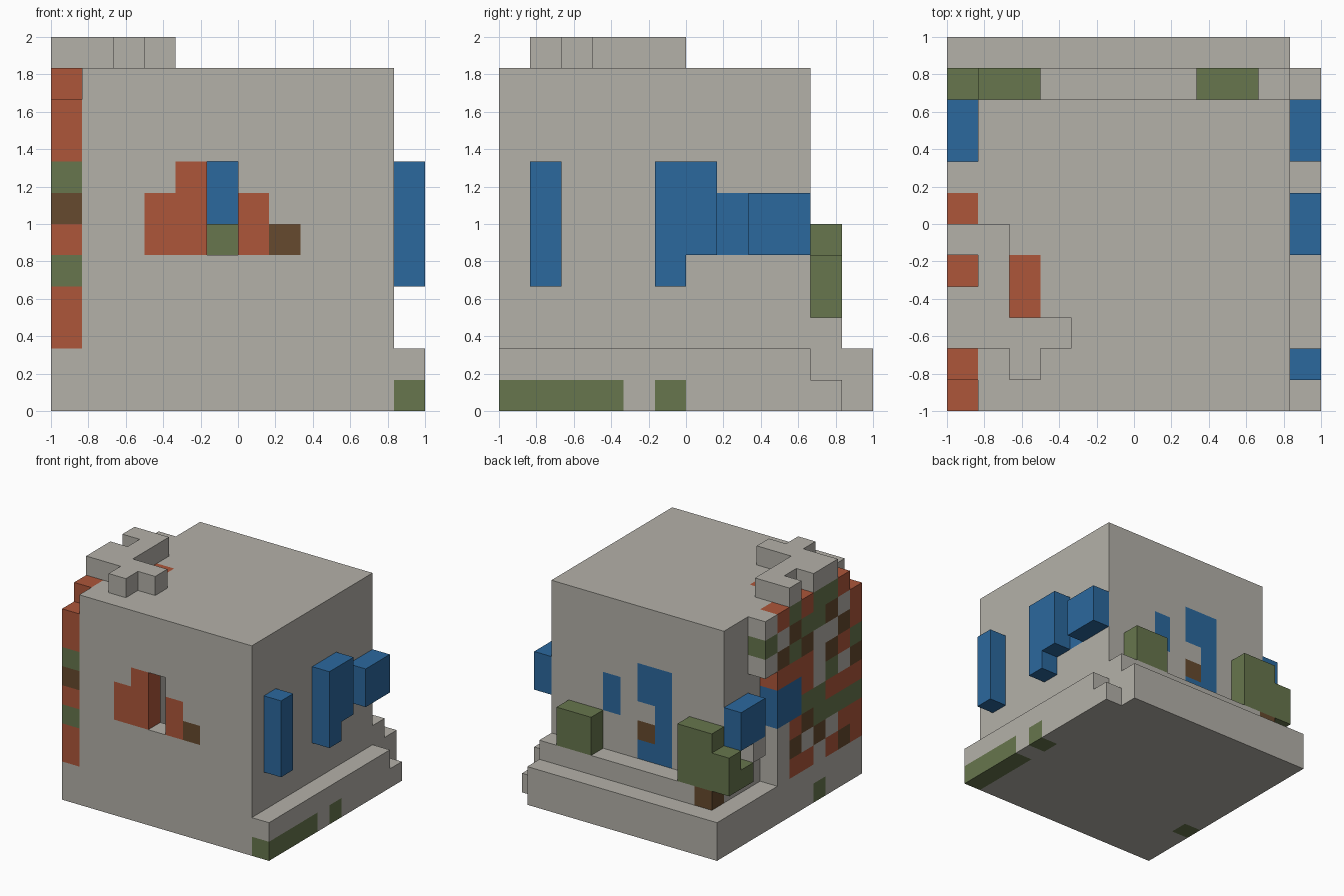
import bpy, bmesh
from mathutils import Vector

cube = bpy.data.objects.get("Cube")
if cube:
    bpy.data.objects.remove(cube, do_unlink=True)

UNIT = 1 / 6  # edge of one block


def linear(v):
    v /= 255
    return v / 12.92 if v < 0.04045 else ((v + 0.055) / 1.055) ** 2.4


def material(name, rgb):
    colour = [linear(v) for v in rgb] + [1]
    m = bpy.data.materials.new(name)
    m.use_nodes = True
    m.diffuse_color = colour
    m.node_tree.nodes["Principled BSDF"].inputs["Base Color"].default_value = colour
    return m


MATS = [material("stone_grey", (180, 177, 169)), material("brick_orange", (173, 86, 58)),
        material("moss_green", (103, 118, 77)), material("wood_brown", (102, 74, 46)),
        material("glass_blue", (43, 104, 158))]
CODES = "sogbu"  # stone, orange, green, brown, blue

grid = {}  # block position -> (part, colour index)


def fill(part, xs, ys, zs, colour="s"):
    """Fill a range of blocks; each range is (first, last)."""
    for i in range(xs[0], xs[1] + 1):
        for j in range(ys[0], ys[1] + 1):
            for k in range(zs[0], zs[1] + 1):
                grid[i, j, k] = (part, CODES.index(colour))


def carve(xs, ys, zs):
    for i in range(xs[0], xs[1] + 1):
        for j in range(ys[0], ys[1] + 1):
            for k in range(zs[0], zs[1] + 1):
                grid.pop((i, j, k), None)


# Base with stepped back edge and mossy blocks
fill("base", (0, 11), (0, 9), (0, 1))
fill("base", (0, 11), (10, 10), (0, 0))
fill("base", (0, 10), (10, 10), (1, 1))
fill("base", (0, 10), (11, 11), (0, 1))
fill("base", (11, 11), (0, 3), (0, 0), "g")
fill("base", (11, 11), (5, 5), (0, 0), "g")
fill("base", (0, 0), (3, 3), (0, 0), "g")

# Hollow body
fill("body", (1, 10), (0, 9), (2, 10))
carve((2, 9), (1, 8), (2, 9))

# Front doorway surround and opening
fill("body", (3, 4), (0, 0), (5, 6), "o")
fill("body", (4, 4), (0, 0), (7, 7), "o")
fill("body", (6, 6), (0, 0), (5, 6), "o")
fill("body", (7, 7), (0, 0), (5, 5), "b")
carve((5, 5), (0, 0), (5, 7))
fill("inner_block", (5, 5), (8, 8), (5, 5), "g")

# Back wall panes
fill("body", (7, 7), (9, 9), (5, 6), "u")
fill("body", (4, 4), (9, 9), (3, 7), "u")
fill("body", (5, 5), (9, 9), (6, 7), "u")
fill("body", (5, 5), (9, 9), (4, 4), "b")
fill("body", (5, 5), (9, 9), (3, 3), "u")

# Left wall windows
fill("left_windows", (11, 11), (1, 1), (4, 7), "u")
fill("left_windows", (11, 11), (5, 5), (4, 7), "u")
fill("left_windows", (11, 11), (6, 6), (5, 7), "u")
fill("left_windows", (11, 11), (8, 9), (5, 6), "u")
fill("body", (10, 10), (7, 7), (5, 6), "u")

# Back ledge and bushes
fill("back_ledge", (1, 10), (10, 10), (2, 2))
fill("back_ledge", (1, 1), (10, 10), (2, 2), "b")
fill("back_bushes", (1, 2), (10, 10), (3, 5), "g")
fill("back_bushes", (8, 9), (10, 10), (3, 4), "g")

# Patchwork cladding on the right wall, one column per block from front to back
CLADDING = ["oogobgoo.", "bogosobso", "osgogbsbg", "sbggsssgg", "osbgoobgo", "obouuogbg",
            "sssuuobso", "......sgs", "..suu....", ".g.uu....", ".gg......"]
for j, column in enumerate(CLADDING):
    for k, code in enumerate(column):
        if code != ".":
            fill("right_cladding", (0, 0), (j, j), (k + 2, k + 2), code)

# Roof ornament and orange roof patch
fill("body", (2, 2), (3, 4), (10, 10), "o")
fill("roof_ornament", (0, 3), (2, 2), (11, 11))
fill("roof_ornament", (2, 2), (1, 1), (11, 11))
fill("roof_ornament", (0, 1), (3, 3), (11, 11))
fill("roof_ornament", (1, 1), (4, 4), (11, 11))
fill("roof_ornament", (0, 1), (5, 5), (11, 11))


def build(part):
    """Make one object from the exposed faces of a part's blocks."""
    bm = bmesh.new()
    for cell, (owner, colour) in grid.items():
        if owner != part:
            continue
        centre = Vector(cell) + Vector((0.5, 0.5, 0.5))
        for axis in range(3):
            for sign in (-1, 1):
                n = Vector((0, 0, 0))
                n[axis] = sign
                if tuple(int(c + d) for c, d in zip(cell, n)) in grid:
                    continue
                u = Vector((0, 0, 0))
                u[(axis + 1) % 3] = 0.5
                v = n.cross(u)
                corners = [centre + n / 2 + a * u + b * v
                           for a, b in ((-1, -1), (1, -1), (1, 1), (-1, 1))]
                face = bm.faces.new([bm.verts.new(p * UNIT - Vector((1, 1, 0))) for p in corners])
                face.material_index = colour
    bmesh.ops.remove_doubles(bm, verts=bm.verts, dist=0.001)
    mesh = bpy.data.meshes.new(part)
    bm.to_mesh(mesh)
    bm.free()
    for m in MATS:
        mesh.materials.append(m)
    bpy.context.collection.objects.link(bpy.data.objects.new(part, mesh))


for part in sorted({owner for owner, _ in grid.values()}):
    build(part)
